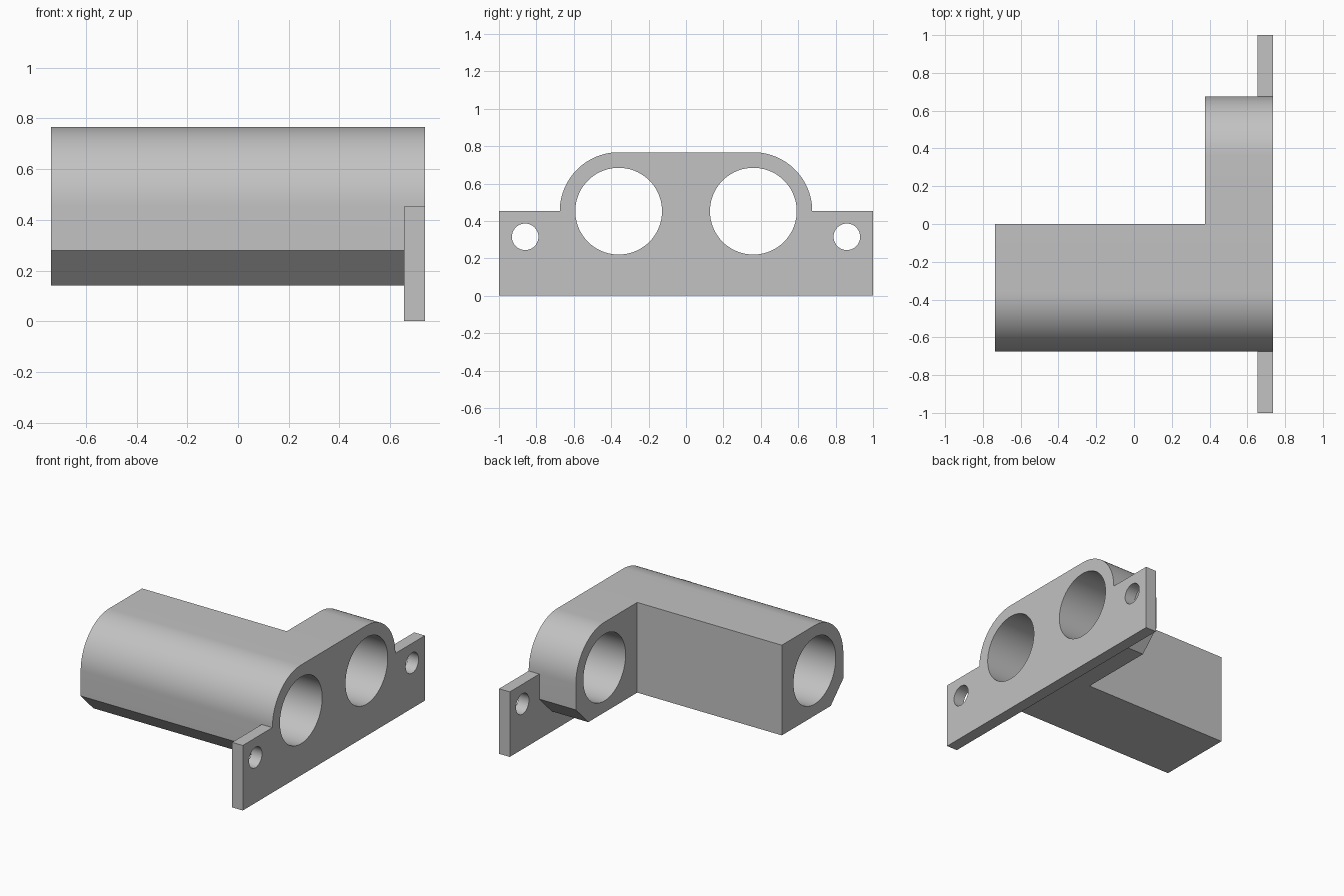
import bpy, bmesh
from math import pi, sin, cos

if "Cube" in bpy.data.objects:
    bpy.data.objects.remove(bpy.data.objects["Cube"], do_unlink=True)

grey = bpy.data.materials.new("plain_grey")
grey.use_nodes = True
colour = (0.54, 0.54, 0.54, 1)
grey.diffuse_color = colour
grey.node_tree.nodes["Principled BSDF"].inputs["Base Color"].default_value = colour

# Main dimensions
X_BACK, X_STEP, X_PLATE, X_FACE = -0.737, 0.375, 0.655, 0.737
BORE_Y, AXIS_Z, OUTER_R, BORE_R = 0.36, 0.452, 0.315, 0.232
BASE_Z, CHAMFER = 0.14, 0.138


def prism(name, outline, x0, x1):
    """Extrude a closed (y, z) outline along x."""
    bm = bmesh.new()
    face = bm.faces.new([bm.verts.new((x0, y, z)) for y, z in outline])
    ext = bmesh.ops.extrude_face_region(bm, geom=[face])
    verts = [v for v in ext["geom"] if isinstance(v, bmesh.types.BMVert)]
    bmesh.ops.translate(bm, verts=verts, vec=(x1 - x0, 0, 0))
    bmesh.ops.recalc_face_normals(bm, faces=bm.faces)
    mesh = bpy.data.meshes.new(name)
    bm.to_mesh(mesh)
    bm.free()
    mesh.materials.append(grey)
    obj = bpy.data.objects.new(name, mesh)
    bpy.context.collection.objects.link(obj)
    return obj


def arc(cy, cz, r, start, end, steps):
    return [(cy + r * cos(start + (end - start) * i / steps),
             cz + r * sin(start + (end - start) * i / steps)) for i in range(steps + 1)]


def rect(y0, y1, z0, z1):
    return [(y0, z0), (y1, z0), (y1, z1), (y0, z1)]


def combine(target, tool, operation):
    """Apply a boolean and discard the tool."""
    tool.hide_render = True
    mod = target.modifiers.new(operation.title(), 'BOOLEAN')
    mod.operation, mod.solver, mod.object = operation, 'EXACT', tool
    bpy.context.view_layer.objects.active = target
    bpy.ops.object.modifier_apply(modifier=mod.name)
    bpy.data.objects.remove(tool, do_unlink=True)


# Twin-bore housing: rounded shoulders, chamfered lower corners
side = BORE_Y + OUTER_R
half = [(side - CHAMFER, BASE_Z), (side, BASE_Z + CHAMFER)]
half += arc(BORE_Y, AXIS_Z, OUTER_R, 0, pi / 2, 24)
outline = half + [(-y, z) for y, z in reversed(half)]
housing = prism("bracket_housing", outline, X_BACK, X_FACE)

# Shorten one side of the housing into an L shape
combine(housing, prism("step_cutter", rect(0, 1, -1, 2), -1, X_STEP), 'DIFFERENCE')

# Mounting plate with ears
combine(housing, prism("mounting_plate", rect(-1, 1, 0, AXIS_Z), X_PLATE, X_FACE), 'UNION')

# Large bores and ear screw holes
for sign in (-1, 1):
    for y, z, r, steps in ((BORE_Y, AXIS_Z, BORE_R, 72), (0.86, 0.315, 0.071, 40)):
        circle = arc(sign * y, z, r, 0, 2 * pi, steps)[:-1]
        combine(housing, prism("hole_cutter", circle, -1, 1), 'DIFFERENCE')

# Smooth the curves, keep the edges crisp
bpy.ops.object.select_all(action='DESELECT')
housing.select_set(True)
bpy.context.view_layer.objects.active = housing
bpy.ops.object.shade_smooth_by_angle(angle=pi / 6)
